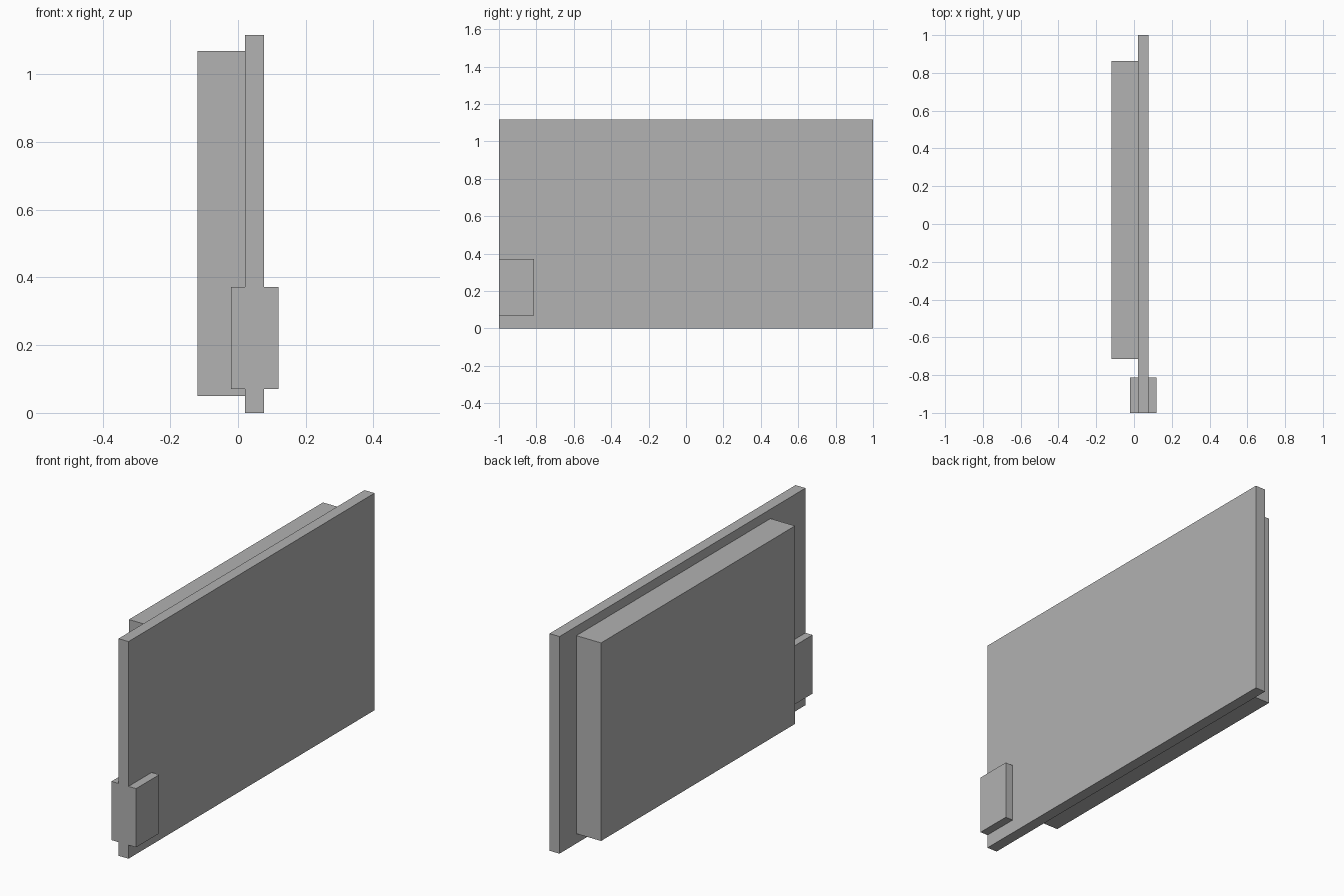
import bpy
import bmesh
from mathutils import Vector

cube = bpy.data.objects.get("Cube")
if cube:
    bpy.data.objects.remove(cube, do_unlink=True)

# Single neutral grey
grey = bpy.data.materials.new("neutral grey")
grey.use_nodes = True
colour = (0.445, 0.445, 0.445, 1)
grey.diffuse_color = colour
grey.node_tree.nodes["Principled BSDF"].inputs["Base Color"].default_value = colour


def box(name, low, high):
    """Add a box spanning two opposite corners."""
    low, high = Vector(low), Vector(high)
    size, centre = high - low, (low + high) / 2
    bm = bmesh.new()
    bmesh.ops.create_cube(bm, size=1)
    bmesh.ops.scale(bm, vec=size, verts=bm.verts)
    mesh = bpy.data.meshes.new(name)
    bm.to_mesh(mesh)
    bm.free()
    mesh.materials.append(grey)
    obj = bpy.data.objects.new(name, mesh)
    obj.location = centre
    bpy.context.collection.objects.link(obj)
    return obj


# Thin main slab
box("main_panel", (0.02, -1, 0), (0.077, 1, 1.117))
# Thick block on the right face of the slab
box("backing_block", (-0.12, -0.715, 0.05), (0.02, 0.862, 1.069))
# Small clamp straddling the lower front edge
box("edge_clamp", (-0.02, -1, 0.07), (0.12, -0.812, 0.372))
